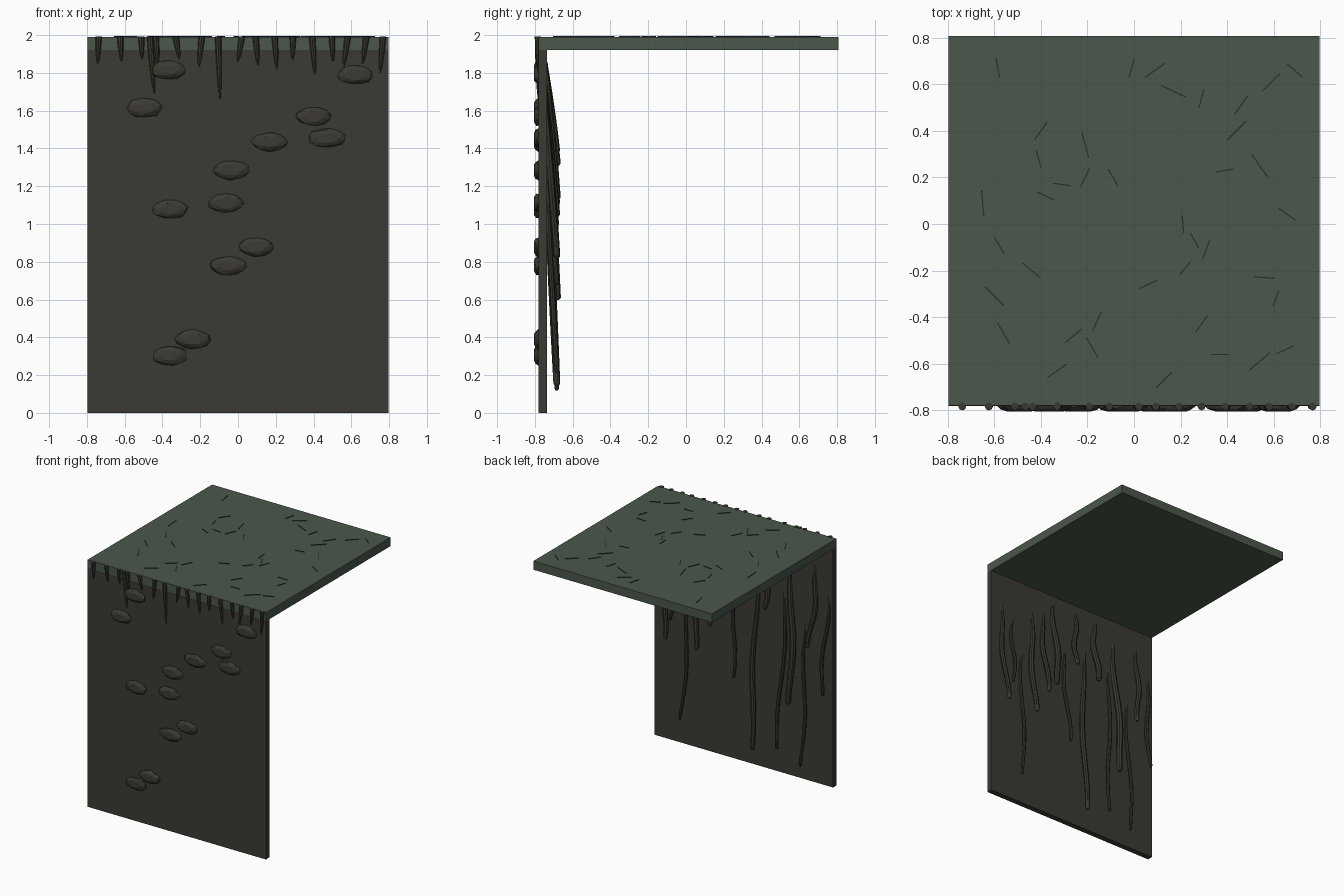
import bpy, bmesh, math, random
from mathutils import Vector, Matrix

random.seed(7)


def material(name, rgb):
    m = bpy.data.materials.new(name)
    m.diffuse_color = (*rgb, 1)
    return m


MOSS = material("moss_green", (0.069, 0.095, 0.070))
EARTH = material("dark_earth", (0.045, 0.042, 0.034))
STONE = material("stone_brown", (0.046, 0.042, 0.033))
ROOT = material("root_brown", (0.043, 0.039, 0.031))
CRACK = material("crack_dark", (0.022, 0.027, 0.021))


def finish(name, bm, mat, smooth=False):
    bmesh.ops.recalc_face_normals(bm, faces=bm.faces[:])
    me = bpy.data.meshes.new(name)
    bm.to_mesh(me)
    bm.free()
    me.materials.append(mat)
    for p in me.polygons:
        p.use_smooth = smooth
    ob = bpy.data.objects.new(name, me)
    bpy.context.collection.objects.link(ob)
    if smooth:
        bpy.ops.object.select_all(action='DESELECT')
        ob.select_set(True)
        bpy.context.view_layer.objects.active = ob
        bpy.ops.object.shade_smooth_by_angle(angle=math.radians(40))
    return ob


def box(name, lo, hi, mat):
    lo, hi = Vector(lo), Vector(hi)
    bm = bmesh.new()
    bmesh.ops.create_cube(bm, size=1, matrix=Matrix.Translation((lo + hi) / 2)
                          @ Matrix.Diagonal((*(hi - lo), 1)))
    return finish(name, bm, mat)


def tube(bm, points, radii, sides=8):
    """Downward tube with horizontal rings and capped ends."""
    rings = []
    for p, r in zip(points, radii):
        rings.append([bm.verts.new((p[0] + r * math.cos(a), p[1] + r * math.sin(a), p[2]))
                      for a in (2 * math.pi * i / sides for i in range(sides))])
    for a, b in zip(rings, rings[1:]):
        for i in range(sides):
            j = (i + 1) % sides
            bm.faces.new((a[i], a[j], b[j], b[i]))
    bm.faces.new(rings[0])
    bm.faces.new(rings[-1])


# ground slab and cliff wall
box("ground_slab", (-0.796, -0.78, 1.92), (0.796, 0.807, 1.99), MOSS)
box("cliff_wall", (-0.796, -0.782, 0), (0.796, -0.737, 1.92), EARTH)

# flattened, faceted stones set in the wall face
STONES = [(-0.37, 1.815), (0.62, 1.79), (-0.495, 1.615), (0.40, 1.57), (0.47, 1.455),
          (0.17, 1.435), (-0.035, 1.285), (-0.36, 1.08), (-0.065, 1.11), (0.095, 0.88),
          (-0.055, 0.78), (-0.24, 0.39), (-0.36, 0.305)]
bm = bmesh.new()
for x, z in STONES:
    new = bmesh.ops.create_icosphere(bm, subdivisions=2, radius=1)["verts"]
    turn = Matrix.Rotation(random.uniform(0, 6.28), 3, 'Y')
    for v in new:
        d = turn @ v.co
        k = random.uniform(0.93, 1.07)
        v.co = (x + 0.097 * k * d.x, -0.782 + max(-0.024, 0.03 * k * d.y), z + 0.051 * k * d.z)
finish("wall_stones", bm, STONE)

# pointed roots hanging over the front edge: x, tip height
DRIPS = [(-0.74, 1.85), (-0.62, 1.86), (-0.51, 1.87), (-0.43, 1.83), (-0.455, 1.69),
         (-0.32, 1.87), (-0.20, 1.83), (-0.10, 1.66), (0.01, 1.86), (0.10, 1.84),
         (0.20, 1.82), (0.29, 1.87), (0.40, 1.79), (0.50, 1.86), (0.57, 1.83),
         (0.67, 1.85), (0.76, 1.80)]
bm = bmesh.new()
for x, tip in DRIPS:
    lean = random.uniform(-0.025, 0.025)
    pts, rad = [], []
    for i in range(6):
        t = i / 5
        pts.append((x + lean * (0.5 - t), -0.784 + 0.002 * t, 1.992 + (tip - 1.992) * t))
        rad.append((0.017, 0.016, 0.0145, 0.012, 0.009, 0.003)[i])
    tube(bm, pts, rad)
finish("edge_roots", bm, ROOT, True)

# long wavy roots leaning out behind the wall: x top, z top, x bottom, z bottom, radius
VINES = [(0.70, 1.58, 0.675, 0.84, 0.019), (0.58, 1.51, 0.61, 1.00, 0.014),
         (0.485, 1.31, 0.52, 0.225, 0.014), (0.40, 1.62, 0.40, 0.83, 0.021),
         (0.29, 1.66, 0.275, 1.05, 0.020), (0.175, 1.77, 0.17, 1.14, 0.024),
         (0.08, 1.45, 0.06, 0.69, 0.014), (-0.04, 1.78, -0.005, 1.39, 0.020),
         (-0.22, 1.76, -0.22, 1.32, 0.024), (-0.115, 1.48, -0.10, 0.155, 0.021),
         (-0.37, 1.435, -0.335, 0.22, 0.015), (-0.42, 1.63, -0.45, 0.61, 0.025),
         (-0.55, 1.24, -0.55, 0.13, 0.014), (-0.65, 1.67, -0.62, 1.11, 0.020),
         (-0.75, 1.49, -0.725, 0.755, 0.015)]
bm = bmesh.new()
for x0, z0, x1, z1, r in VINES:
    z0 += 0.08
    phase = random.uniform(0, 6.28)
    pts, rad = [], []
    for i in range(17):
        t = i / 16
        wave = 0.017 * math.sin(phase + 7.5 * t)
        pts.append((x0 + (x1 - x0) * t + wave, -0.75 + 0.066 * t, z0 + (z1 - z0) * t))
        rad.append(r * (0.55 + 0.45 * math.sin(math.pi * min(1, 0.15 + 0.6 * t))))
    pts.append((pts[-1][0], pts[-1][1], z1 - 0.012))
    rad.append(r * 0.45)
    tube(bm, pts, rad)
finish("hanging_roots", bm, ROOT, True)

# thin dark slivers scattered on the ground: x, y, direction in degrees
SLIVERS = [(-0.585, 0.67, -80), (-0.01, 0.67, 75), (0.09, 0.66, 35), (0.17, 0.57, -25),
           (0.29, 0.54, 75), (0.59, 0.61, 45), (0.69, 0.66, -40), (0.46, 0.51, 55),
           (-0.40, 0.40, 55), (-0.41, 0.28, -75), (-0.31, 0.17, -8), (-0.38, 0.12, -25),
           (-0.21, 0.34, -75), (-0.21, 0.20, 65), (-0.09, 0.20, -60), (0.44, 0.40, 45),
           (0.54, 0.25, -55), (0.66, 0.04, -35), (0.39, 0.23, 10), (0.21, 0.00, -85),
           (0.26, -0.07, -60), (0.31, -0.11, 70), (0.22, -0.19, 50), (0.06, -0.26, 25),
           (-0.58, -0.09, -60), (-0.44, -0.20, -40), (-0.60, -0.31, -45), (-0.56, -0.47, -60),
           (-0.26, -0.48, 40), (-0.16, -0.42, 65), (-0.18, -0.53, -60), (0.29, -0.43, 55),
           (0.56, -0.23, -5), (0.61, -0.32, 70), (0.65, -0.54, 25), (0.54, -0.59, 40),
           (0.37, -0.56, 0), (0.13, -0.67, 45), (-0.33, -0.63, 35), (-0.65, 0.09, -85)]
bm = bmesh.new()
for x, y, deg in SLIVERS:
    size = (random.uniform(0.07, 0.12), 0.005, 0.012, 1)
    bmesh.ops.create_cube(bm, size=1, matrix=Matrix.Translation((x, y, 1.988))
                          @ Matrix.Rotation(math.radians(deg), 4, 'Z') @ Matrix.Diagonal(size))
for v in bm.verts:
    v.co.z = min(v.co.z, 1.996)
finish("ground_slivers", bm, CRACK)
